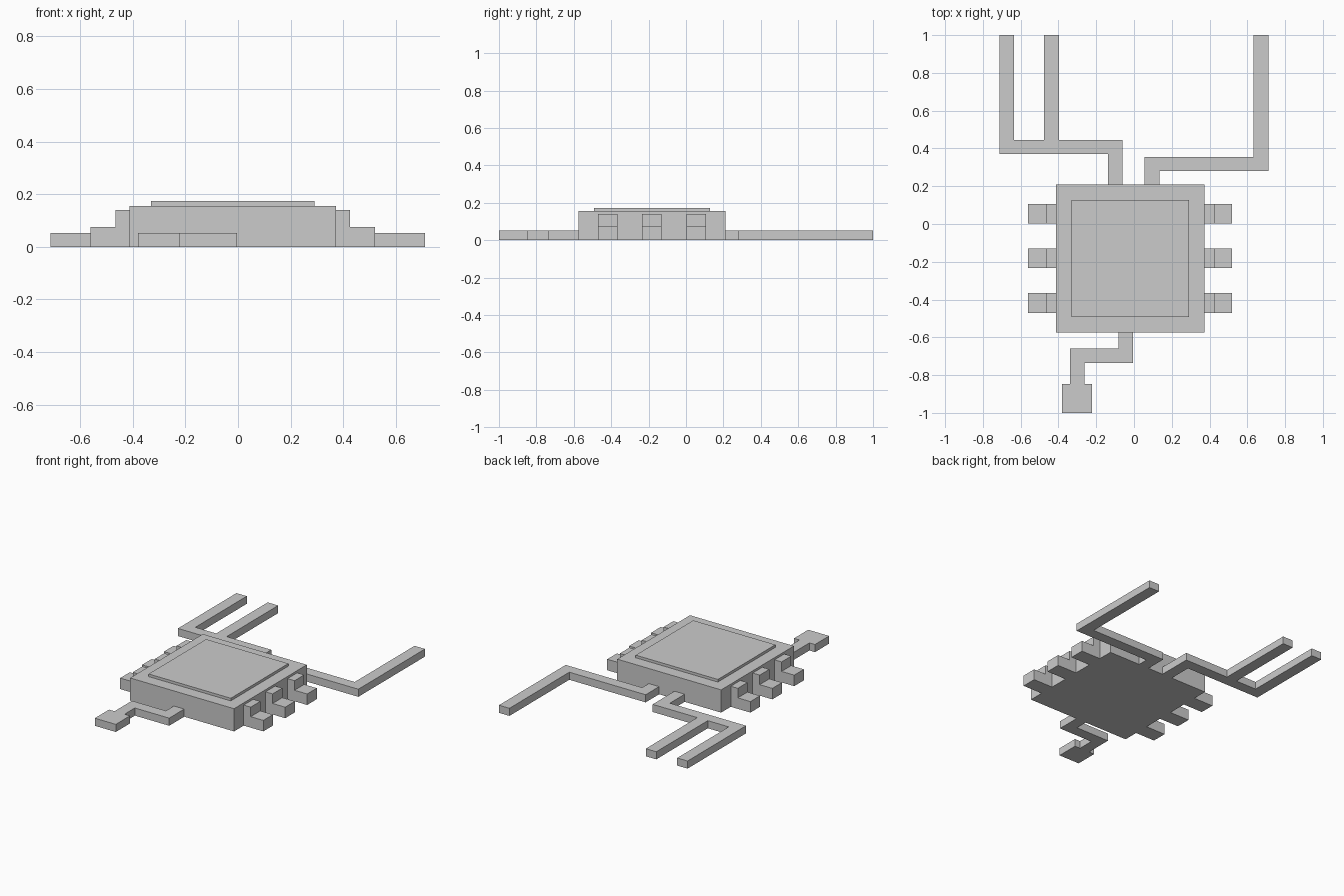
import bpy, bmesh

if "Cube" in bpy.data.objects:
    bpy.data.objects.remove(bpy.data.objects["Cube"])


def prism(name, outline, depth, to3d):
    """Extrude a flat outline; to3d maps (a, b, height) to a 3D point."""
    bm = bmesh.new()
    face = bm.faces.new([bm.verts.new(to3d(a, b, depth[0])) for a, b in outline])
    ext = bmesh.ops.extrude_face_region(bm, geom=[face])
    move = to3d(0, 0, depth[1])[:]
    base = to3d(0, 0, depth[0])[:]
    vec = [m - n for m, n in zip(move, base)]
    verts = [g for g in ext["geom"] if isinstance(g, bmesh.types.BMVert)]
    bmesh.ops.translate(bm, verts=verts, vec=vec)
    bmesh.ops.recalc_face_normals(bm, faces=bm.faces)
    mesh = bpy.data.meshes.new(name)
    bm.to_mesh(mesh)
    bm.free()
    ob = bpy.data.objects.new(name, mesh)
    bpy.context.collection.objects.link(ob)
    return ob


def flat(name, outline, z0, z1):
    return prism(name, outline, (z0, z1), lambda a, b, h: (a, b, h))


def rect(x0, x1, y0, y1):
    return [(x0, y0), (x1, y0), (x1, y1), (x0, y1)]


# Chip body and raised lid
CX, CY = -0.02, -0.182
BODY, LID = 0.392, 0.31
flat("chip_body", rect(CX - BODY, CX + BODY, CY - BODY, CY + BODY), 0, 0.155)
flat("chip_lid", rect(CX - LID, CX + LID, CY - LID, CY + LID), 0.155, 0.173)

# Stepped pins along both sides, mirrored about the chip centre
step = [(BODY, 0), (0.54, 0), (0.54, 0.075), (0.445, 0.075), (0.445, 0.14), (BODY, 0.14)]
for side, s in (("left", -1), ("right", 1)):
    for i in (-1, 0, 1):
        y = CY + i * 0.236
        prism(f"pin_{side}_{i + 2}", step, (y - 0.052, y + 0.052),
              lambda a, b, h, s=s: (CX + s * a, h, b))

# Flat circuit traces
T = 0.052
BACK, FRONT = CY + BODY, CY - BODY
flat("trace_back_left", [
    (-0.06, BACK), (-0.06, 0.445), (-0.397, 0.445), (-0.397, 1), (-0.476, 1),
    (-0.476, 0.445), (-0.634, 0.445), (-0.634, 1), (-0.712, 1), (-0.712, 0.37),
    (-0.137, 0.37), (-0.137, BACK)], 0, T)
flat("trace_back_right", [
    (0.056, BACK), (0.134, BACK), (0.134, 0.281), (0.711, 0.281), (0.711, 1),
    (0.632, 1), (0.632, 0.355), (0.056, 0.355)], 0, T)
# Front trace ending in a square pad
flat("trace_front_pad", [
    (-0.004, FRONT), (-0.082, FRONT), (-0.082, -0.66), (-0.338, -0.66),
    (-0.338, -0.847), (-0.38, -0.847), (-0.38, -1), (-0.222, -1),
    (-0.222, -0.847), (-0.263, -0.847), (-0.263, -0.736), (-0.004, -0.736)], 0, T)
